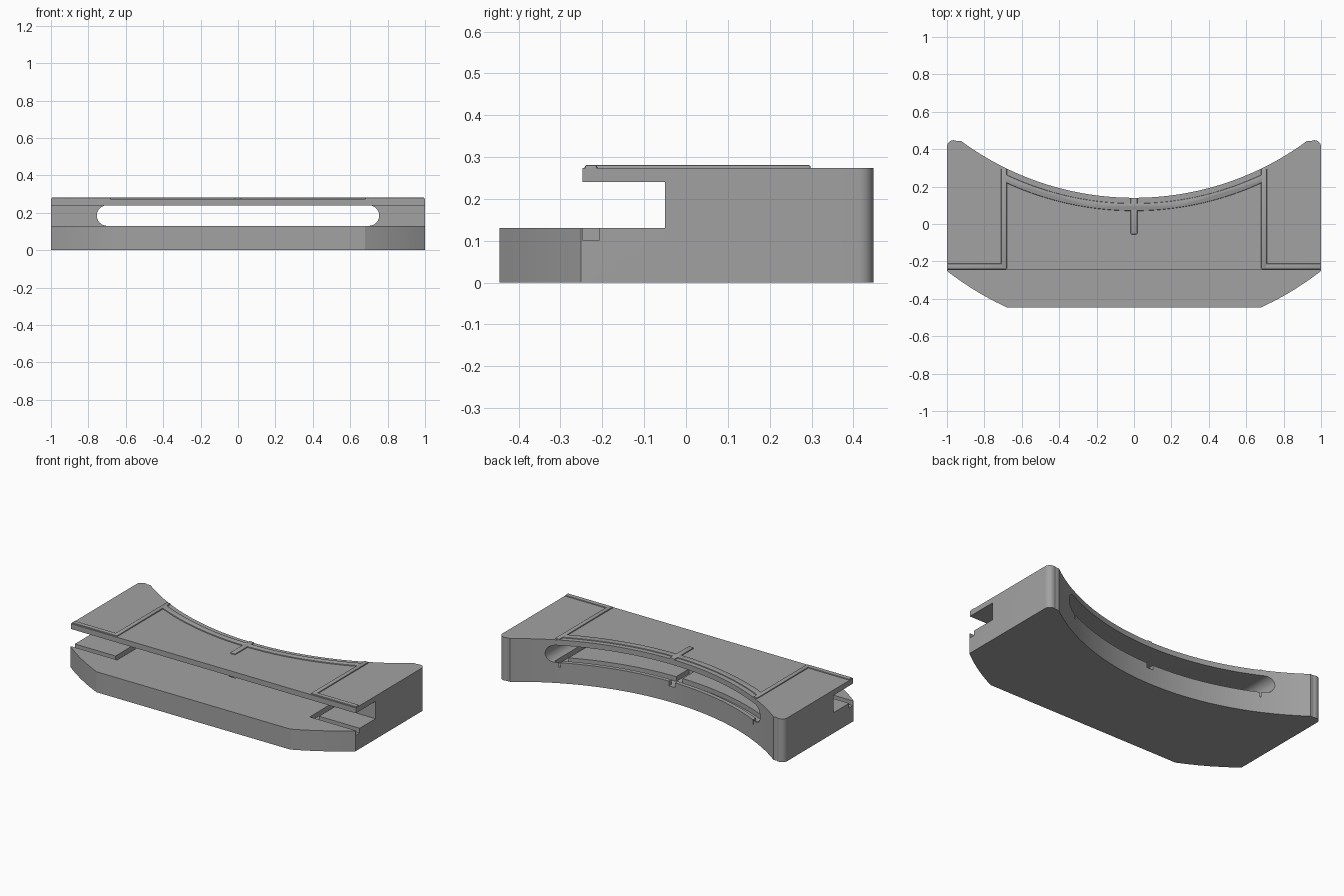
import bpy, bmesh, math

if "Cube" in bpy.data.objects:
    bpy.data.objects.remove(bpy.data.objects["Cube"])

grey = bpy.data.materials.new("plain grey")
grey.diffuse_color = (0.36, 0.36, 0.36, 1)
grey.use_nodes = True
grey.node_tree.nodes["Principled BSDF"].inputs["Base Color"].default_value = grey.diffuse_color

R = 1.56            # radius of the concave back
CY = 0.14 + R       # its centre on the y axis
BASE, ROOF, TOP = 0.13, 0.24, 0.274


def prism(name, pts, lo, hi, axis="z"):
    """Extrude a flat outline along z, or along y for (x, z) outlines."""
    def co(p, h):
        return (p[0], p[1], h) if axis == "z" else (p[0], h, p[1])
    bm = bmesh.new()
    a = [bm.verts.new(co(p, lo)) for p in pts]
    b = [bm.verts.new(co(p, hi)) for p in pts]
    n = len(pts)
    bm.faces.new(a)
    bm.faces.new(b)
    for i in range(n):
        bm.faces.new((a[i], a[(i + 1) % n], b[(i + 1) % n], b[i]))
    bmesh.ops.recalc_face_normals(bm, faces=bm.faces)
    me = bpy.data.meshes.new(name)
    bm.to_mesh(me)
    bm.free()
    ob = bpy.data.objects.new(name, me)
    bpy.context.collection.objects.link(ob)
    me.materials.append(grey)
    return ob


def rect(x0, x1, y0, y1):
    return [(x0, y0), (x1, y0), (x1, y1), (x0, y1)]


def back_arc(r, x0, x1, n=48):
    out = []
    for i in range(n + 1):
        x = x0 + (x1 - x0) * i / n
        out.append((x, CY - math.sqrt(r * r - x * x)))
    return out


def activate(ob):
    bpy.ops.object.select_all(action="DESELECT")
    ob.select_set(True)
    bpy.context.view_layer.objects.active = ob


def cut(ob, cutter):
    m = ob.modifiers.new("cut", "BOOLEAN")
    m.operation, m.object, m.solver = "DIFFERENCE", cutter, "EXACT"
    activate(ob)
    bpy.ops.object.modifier_apply(modifier=m.name)
    bpy.data.objects.remove(cutter)


# Outline: curved front corners, straight sides, rounded back tips, concave back
front = [(x, 1.03 - math.sqrt(1.625 ** 2 - x * x))
         for x in (0.68, 0.74, 0.80, 0.86, 0.92, 0.97, 1.0)]
tip = [(0.965 + 0.035 * math.cos(math.radians(a)),
        0.413 + 0.035 * math.sin(math.radians(a))) for a in range(0, 126, 12)]
half = front + tip
outline = half + back_arc(R, 0.925, -0.925) + [(-x, y) for x, y in reversed(half)]
body = prism("body", outline, 0, TOP)

# Open the front step, the side slot and the round-ended tunnel to the back
cut(body, prism("step_cutter", rect(-2, 2, -1, -0.247), BASE, 1))
cut(body, prism("slot_cutter", rect(-2, 2, -1, -0.05), BASE, ROOF))
rad = (ROOF - BASE) / 2
stadium = []
for side, start in ((1, -90), (-1, 90)):
    for k in range(13):
        a = math.radians(start + 15 * k)
        stadium.append((side * 0.70 + rad * math.cos(a), BASE + rad + rad * math.sin(a)))
cut(body, prism("tunnel_cutter", stadium, -0.1, 1, "y"))

# Channel pattern shared by the lower grooves and the upper ribs
def pattern(grow, back):
    g = grow
    parts = {
        "arc": back_arc(R + 0.03 - g, -0.69, 0.69) + back_arc(R + 0.07 + g, 0.69, -0.69),
        "centre": rect(-0.018 - g, 0.018 + g, -0.055 - g, back),
    }
    for s, label in ((1, "right"), (-1, "left")):
        parts[label + "_long"] = rect(s * (0.68 - g), s * (0.71 + g), -0.242 - g, 0.298)
        parts[label + "_end"] = rect(s * (0.69 - g), s * (0.998 + g), -0.242 - g, -0.212 + g)
    return parts


for key, pts in pattern(0.004, 0.3).items():
    cut(body, prism(key + "_groove_cutter", pts, 0.10, 0.16))
activate(body)
bpy.ops.object.shade_smooth_by_angle(angle=math.radians(25))

# Low ribs on the top plate, slightly rounded
for key, pts in pattern(0, 0.14).items():
    rib = prism(key + "_rib", pts, TOP - 0.006, 0.281)
    m = rib.modifiers.new("round", "BEVEL")
    m.width, m.segments, m.limit_method = 0.005, 2, "ANGLE"
    m.angle_limit = math.radians(40)
    activate(rib)
    bpy.ops.object.modifier_apply(modifier=m.name)
    bpy.ops.object.shade_smooth_by_angle(angle=math.radians(25))
